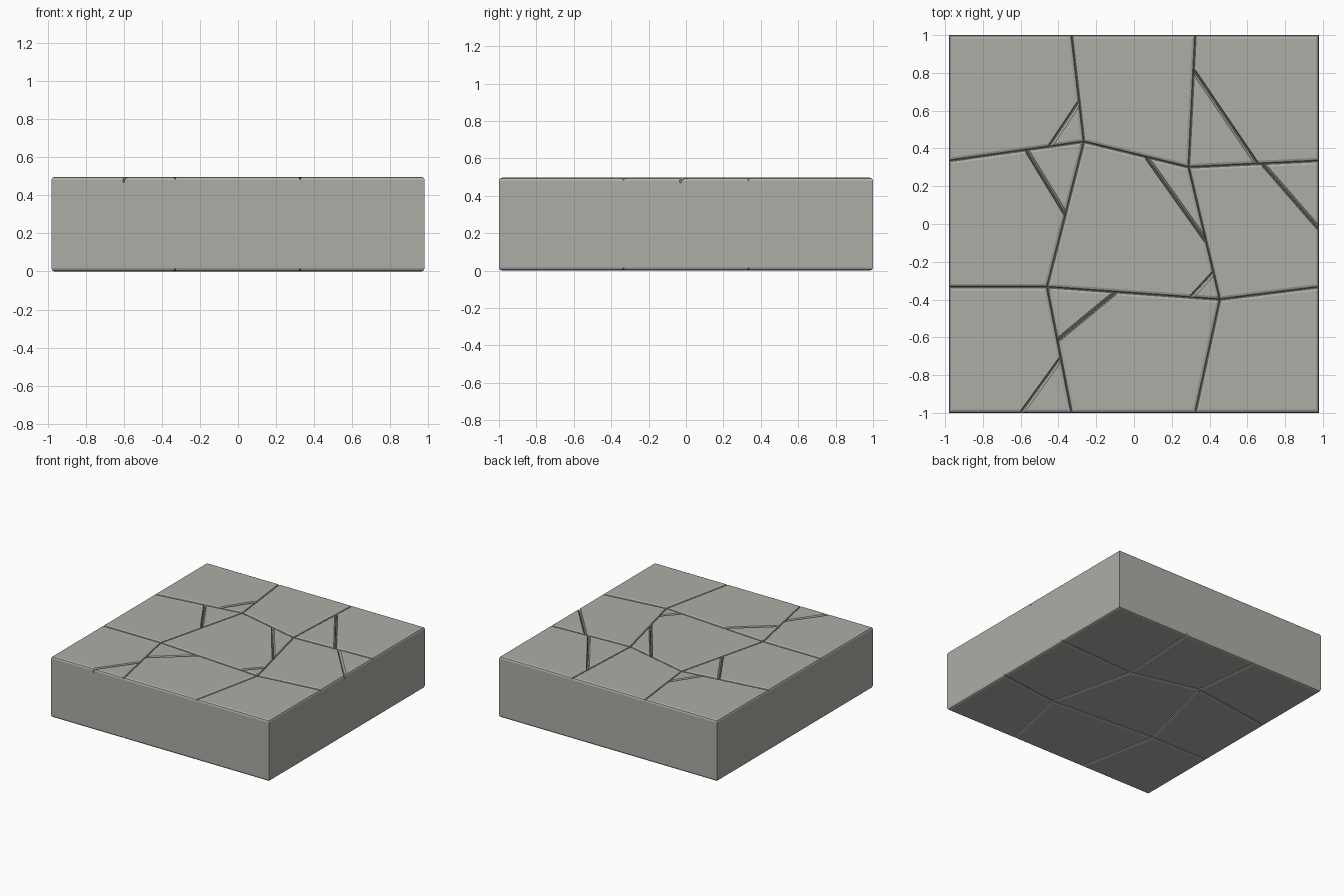
import bpy, bmesh
from mathutils import Vector

if "Cube" in bpy.data.objects:
    bpy.data.objects.remove(bpy.data.objects["Cube"])

TOP = 0.497
BEVEL = 0.017

# 4 x 4 net of paving corners, rows from front to back
NODES = [
    [(-0.98, -1), (-0.33, -1), (0.325, -1), (0.98, -1)],
    [(-0.98, -0.334), (-0.46, -0.334), (0.455, -0.4), (0.98, -0.334)],
    [(-0.98, 0.334), (-0.265, 0.435), (0.29, 0.3), (0.98, 0.334)],
    [(-0.98, 1), (-0.33, 1), (0.325, 1), (0.98, 1)],
]

# (column, row) of stone: list of (crack start, crack end, node column/row of chipped corner)
CRACKS = {
    (0, 2): [((-0.45, 0.41), (-0.29, 0.65), (1, 2))],
    (0, 1): [((-0.575, 0.395), (-0.365, 0.05), (1, 2))],
    (1, 1): [((0.065, 0.35), (0.385, -0.10), (2, 2)),
             ((0.30, -0.385), (0.425, -0.25), (2, 1))],
    (1, 0): [((-0.405, -0.62), (-0.09, -0.36), (1, 1))],
    (0, 0): [((-0.60, -1), (-0.39, -0.71), (1, 0))],
    (2, 2): [((0.32, 0.81), (0.65, 0.325), (2, 2))],
    (2, 1): [((0.68, 0.315), (0.98, -0.03), (3, 2))],
}

# crack cross-section: steep wall on the stone, worn edge on the chip
CRACK_PROFILE = [(-0.008, 0.05), (-0.008, 0.0), (-0.004, -0.008),
                 (-0.002, -0.03), (0.002, -0.03), (0.005, -0.012),
                 (0.015, 0.0), (0.015, 0.05)]

# dark stone grey
STONE = bpy.data.materials.new("dark_stone")
STONE.diffuse_color = (0.42, 0.42, 0.39, 1)
STONE.use_nodes = True
STONE.node_tree.nodes["Principled BSDF"].inputs["Base Color"].default_value = STONE.diffuse_color


def make_object(name, bm):
    bmesh.ops.recalc_face_normals(bm, faces=bm.faces)
    mesh = bpy.data.meshes.new(name)
    bm.to_mesh(mesh)
    bm.free()
    mesh.materials.append(STONE)
    obj = bpy.data.objects.new(name, mesh)
    bpy.context.collection.objects.link(obj)
    return obj


def extrude(points, offset):
    bm = bmesh.new()
    low = [bm.verts.new(p) for p in points]
    high = [bm.verts.new(Vector(p) + offset) for p in points]
    bm.faces.new(low[::-1])
    bm.faces.new(high)
    n = len(points)
    for i in range(n):
        j = (i + 1) % n
        bm.faces.new((low[i], low[j], high[j], high[i]))
    return bm


def make_stone(col, row):
    loop = [(col, row), (col + 1, row), (col + 1, row + 1), (col, row + 1)]
    bm = extrude([(*NODES[r][c], 0) for c, r in loop], Vector((0, 0, TOP)))
    # soften the top and bottom rims only
    rims = [e for e in bm.edges if abs(e.verts[0].co.z - e.verts[1].co.z) < 1e-4]
    bmesh.ops.bevel(bm, geom=rims, offset=BEVEL, segments=2, profile=0.5,
                    affect='EDGES')
    return make_object(f"paving_stone_{row}_{col}", bm)


def cut_crack(stone, start, end, corner):
    a, b = Vector((*start, TOP)), Vector((*end, TOP))
    along = (b - a).normalized()
    side = Vector((-along.y, along.x, 0))
    c = Vector((*NODES[corner[1]][corner[0]], TOP))
    if side.dot(c - a) < 0:
        side = -side
    a, b = a - along * 0.06, b + along * 0.06
    pts = [a + side * s + Vector((0, 0, h)) for s, h in CRACK_PROFILE]
    cutter = make_object("crack_cutter", extrude(pts, b - a))
    cutter.hide_render = True
    mod = stone.modifiers.new("crack", 'BOOLEAN')
    mod.operation = 'DIFFERENCE'
    mod.solver = 'EXACT'
    mod.object = cutter
    bpy.context.view_layer.objects.active = stone
    bpy.ops.object.modifier_apply(modifier=mod.name)
    bpy.data.objects.remove(cutter)


# nine stones with their cracks
for row in range(3):
    for col in range(3):
        stone = make_stone(col, row)
        for crack in CRACKS.get((col, row), []):
            cut_crack(stone, *crack)
